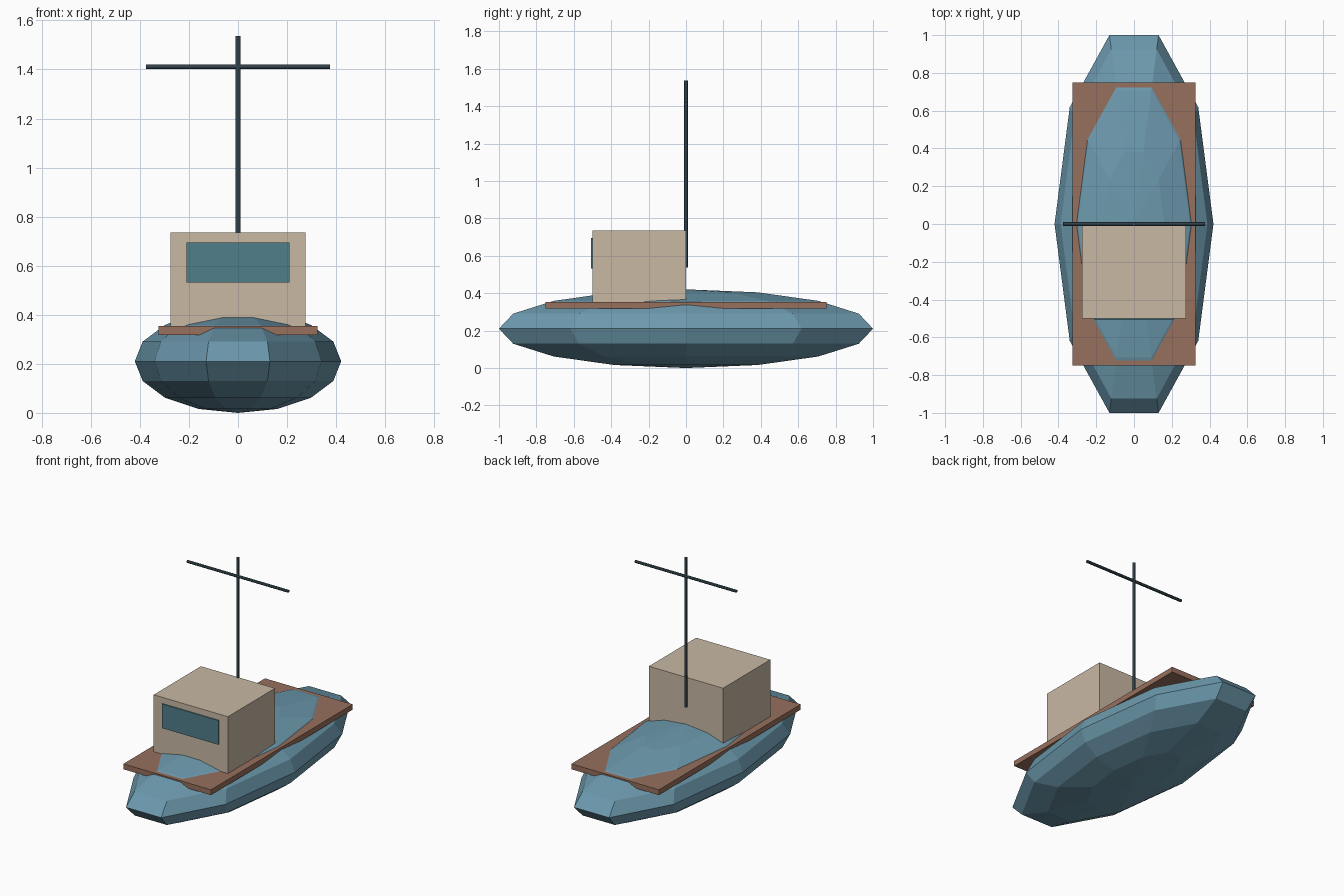
import bpy, bmesh, math
from mathutils import Matrix, Vector

if "Cube" in bpy.data.objects:
    bpy.data.objects.remove(bpy.data.objects["Cube"])


def material(name, rgb):
    m = bpy.data.materials.new(name)
    m.diffuse_color = (*rgb, 1)
    m.use_nodes = True
    m.node_tree.nodes["Principled BSDF"].inputs["Base Color"].default_value = m.diffuse_color
    return m


def finish(name, bm, mat):
    bmesh.ops.recalc_face_normals(bm, faces=bm.faces)
    me = bpy.data.meshes.new(name)
    bm.to_mesh(me)
    bm.free()
    me.materials.append(mat)
    ob = bpy.data.objects.new(name, me)
    bpy.context.collection.objects.link(ob)
    return ob


def box(name, lo, hi, mat):
    lo, hi = Vector(lo), Vector(hi)
    bm = bmesh.new()
    bmesh.ops.create_cube(bm, size=1, matrix=Matrix.Translation((lo + hi) / 2) @ Matrix.Diagonal((*(hi - lo), 1)))
    return finish(name, bm, mat)


def rod(name, centre, length, radius, mat, rot=Matrix()):
    bm = bmesh.new()
    bmesh.ops.create_cone(bm, cap_ends=True, segments=8, radius1=radius, radius2=radius,
                          depth=length, matrix=Matrix.Translation(centre) @ rot)
    return finish(name, bm, mat)


hull_mat = material("hull_blue", (0.15, 0.32, 0.42))
deck_mat = material("deck_brown", (0.31, 0.16, 0.11))
cabin_mat = material("cabin_tan", (0.58, 0.48, 0.37))
glass_mat = material("window_teal", (0.08, 0.21, 0.26))
mast_mat = material("mast_slate", (0.05, 0.09, 0.11))

# Hull: low-poly sphere, 10 segments by 8 rings, stretched along y
bm = bmesh.new()
verts = [bm.verts.new((math.sin(i * math.pi / 8), 0, -math.cos(i * math.pi / 8))) for i in range(9)]
edges = [bm.edges.new(pair) for pair in zip(verts, verts[1:])]
bmesh.ops.spin(bm, geom=verts + edges, cent=(0, 0, 0), axis=(0, 0, 1), angle=math.tau, steps=10)
bmesh.ops.remove_doubles(bm, verts=bm.verts, dist=1e-4)
bmesh.ops.dissolve_degenerate(bm, edges=bm.edges, dist=1e-5)
bmesh.ops.scale(bm, vec=(0.4206, 1.0515, 0.2103), verts=bm.verts)
bmesh.ops.translate(bm, vec=(0, 0, 0.2103), verts=bm.verts)
finish("hull", bm, hull_mat)

# Deck board and cabin
box("deck", (-0.325, -0.75, 0.318), (0.325, 0.75, 0.354), deck_mat)
box("cabin", (-0.275, -0.5, 0.325), (0.275, 0.0, 0.735), cabin_mat)
box("cabin_window", (-0.21, -0.507, 0.532), (0.21, -0.495, 0.694), glass_mat)

# Mast and crossbar
rod("mast", (0, 0, 1.037), 1.0, 0.0105, mast_mat)
rod("crossbar", (0, 0, 1.411), 0.75, 0.0095, mast_mat, Matrix.Rotation(math.pi / 2, 4, 'Y'))
